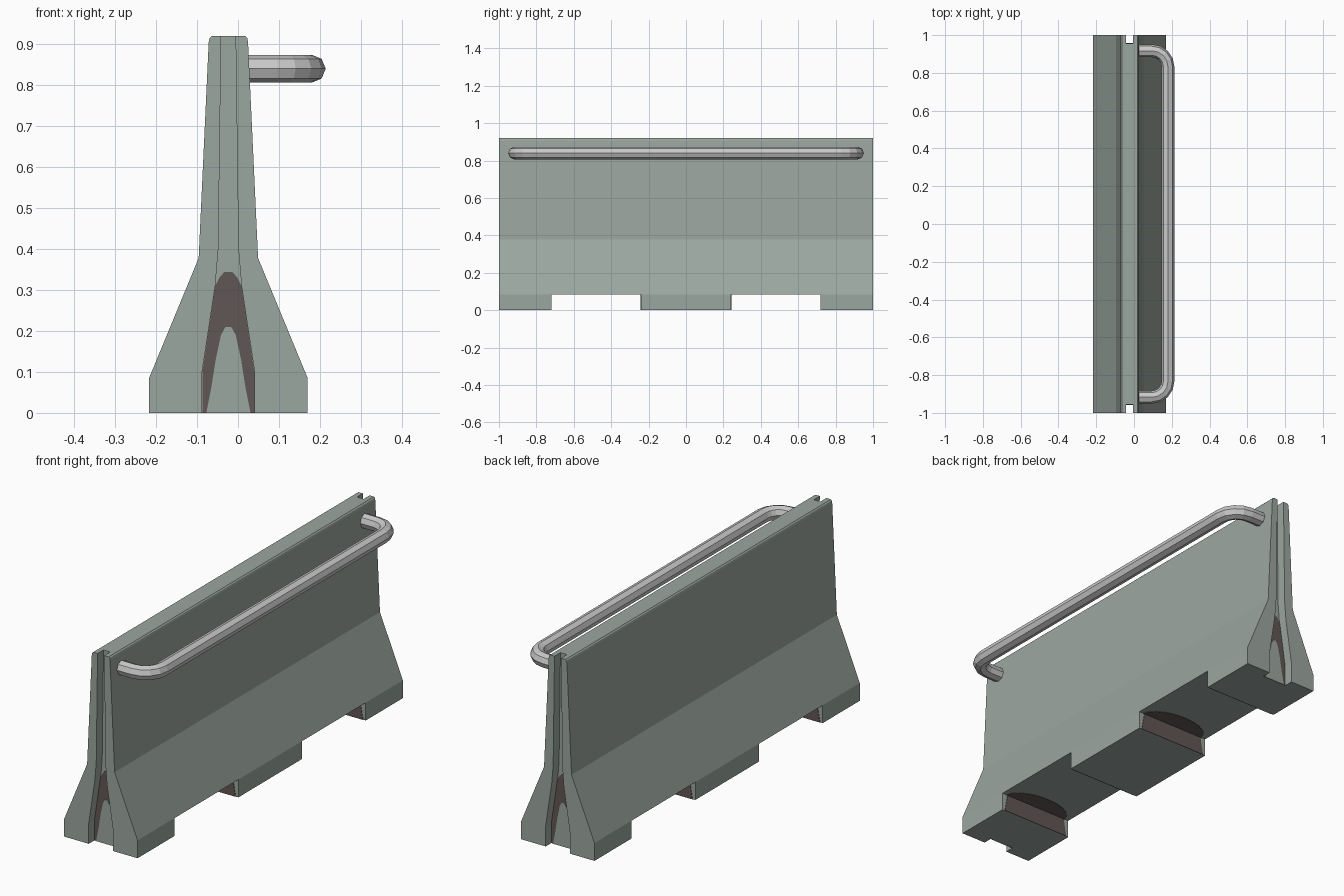
import bpy, bmesh, math

if "Cube" in bpy.data.objects:
    bpy.data.objects.remove(bpy.data.objects["Cube"])

C = -0.0235          # x centre of the concrete body
SLOT_Y = 0.955       # back wall of the end slots
GAP_Z = 0.085        # height of the underside gaps


def material(name, rgb):
    m = bpy.data.materials.new(name)
    m.diffuse_color = (*rgb, 1)
    m.use_nodes = True
    m.node_tree.nodes["Principled BSDF"].inputs["Base Color"].default_value = m.diffuse_color
    return m


concrete = material("grey green concrete", (0.33, 0.385, 0.35))
dark_red = material("dark red recess", (0.053, 0.017, 0.017))
brown = material("worn brown", (0.12, 0.095, 0.09))
metal = material("pale metal", (0.58, 0.58, 0.58))


def finish(name, bm, mats):
    bmesh.ops.recalc_face_normals(bm, faces=bm.faces[:])
    me = bpy.data.meshes.new(name)
    bm.to_mesh(me)
    bm.free()
    for m in mats:
        me.materials.append(m)
    ob = bpy.data.objects.new(name, me)
    bpy.context.collection.objects.link(ob)
    return ob


def prism(name, pts, a, b, mats, axis="y"):
    """Extrude a 2D outline from a to b along y (x,z outline) or z (x,y outline)."""
    bm = bmesh.new()
    place = (lambda p, t: (p[0], t, p[1])) if axis == "y" else (lambda p, t: (p[0], p[1], t))
    lo = [bm.verts.new(place(p, a)) for p in pts]
    hi = [bm.verts.new(place(p, b)) for p in pts]
    bm.faces.new(lo)
    bm.faces.new(hi)
    n = len(pts)
    for i in range(n):
        j = (i + 1) % n
        bm.faces.new((lo[i], lo[j], hi[j], hi[i]))
    return finish(name, bm, mats)


def mirrored(half):
    """Half widths by height -> closed symmetric outline about x = C."""
    return [(C + w, z) for w, z in half] + [(C - w, z) for w, z in reversed(half)]


# Concrete body
body = prism("barrier_body", mirrored([
    (0.1935, 0), (0.1935, GAP_Z), (0.0725, 0.378), (0.048, 0.905),
    (0.046, 0.915), (0.041, 0.92)]), -1, 1, [concrete, dark_red])

# Cutters for end slots and underside gaps
slot = mirrored([(0.064, -0.1), (0.064, 0.1), (0.032, 0.31), (0.0245, 0.4), (0.0165, 1.0)])
box = mirrored([(0.4, -0.1), (0.4, GAP_Z)])
cutters = []
for s in (-1, 1):
    cutters.append(prism("slot_cutter", slot, s * SLOT_Y, s * 1.1, []))
    cutters.append(prism("gap_cutter", box, s * 0.24, s * 0.72, []))
for c in cutters:
    c.hide_render = True
    mod = body.modifiers.new("cut", "BOOLEAN")
    mod.object = c
    mod.operation = "DIFFERENCE"
    mod.solver = "EXACT"
bpy.context.view_layer.update()
cut = bpy.data.meshes.new_from_object(
    body.evaluated_get(bpy.context.evaluated_depsgraph_get()))
body.modifiers.clear()
for c in cutters:
    bpy.data.objects.remove(c)

# Slot interiors are dark red, except the rim at the top
bm = bmesh.new()
bm.from_mesh(cut)
bmesh.ops.bisect_plane(bm, geom=bm.verts[:] + bm.edges[:] + bm.faces[:],
                       plane_co=(0, 0, 0.91), plane_no=(0, 0, 1))
bm.normal_update()
for f in bm.faces:
    c = f.calc_center_median()
    inside = all(abs(v.co.x - C) < 0.066 and abs(v.co.y) > SLOT_Y - 0.001 for v in f.verts)
    end_face = abs(c.y) > 0.999
    f.material_index = int(inside and not end_face and c.z < 0.91 and abs(f.normal.z) < 0.9)
bm.to_mesh(body.data)
bm.free()
body.data.materials.clear()
for m in (concrete, dark_red):
    body.data.materials.append(m)

# Worn arches on the slot back walls
outer = mirrored([(0.0635, 0.0), (0.0635, 0.1), (0.032, 0.31), (0.022, 0.33), (0.01, 0.344)])
inner = mirrored([(0.054, 0.0), (0.042, 0.06), (0.031, 0.13), (0.018, 0.19), (0.007, 0.21)])
for s, side in ((-1, "front"), (1, "back")):
    prism(side + "_worn_arch", outer, s * (SLOT_Y - 0.002), s * (SLOT_Y + 0.002), [brown])
    prism(side + "_clean_arch", inner, s * (SLOT_Y - 0.002), s * (SLOT_Y + 0.004), [concrete])

# Worn patches on the gap walls and the ceiling next to them
wall = mirrored([(0.18, 0.0), (0.165, GAP_Z - 0.002)])
for s in (-1, 1):
    for y, d in ((0.24, 1), (0.72, -1)):
        prism("gap_wall_patch", wall, s * (y - d * 0.002), s * (y + d * 0.002), [brown])
        arc = [(C + 0.17 * math.cos(math.pi * i / 10),
                s * (y + d * 0.09 * math.sin(math.pi * i / 10))) for i in range(11)]
        prism("gap_ceiling_patch", arc, GAP_Z - 0.002, GAP_Z + 0.002, [brown], "z")

# Side rail: eight-sided tube bent at both ends
R, X, Y, Z, B = 0.034, 0.18, 0.917, 0.84, 0.085
half = [(0.015, Y, 0)]
for i in range(5):
    a = math.pi / 2 * (1 - i / 4)
    half.append((X - B + B * math.cos(a), Y - B + B * math.sin(a), math.pi / 2 - a))
path = [(x, y, math.sin(t), math.cos(t)) for x, y, t in half]
path += [(x, -y, nx, -ny) for x, y, nx, ny in reversed(path)]
bm = bmesh.new()
rings = []
for x, y, nx, ny in path:
    ring = []
    for k in range(8):
        a = k * math.pi / 4
        o = R * math.cos(a)
        ring.append(bm.verts.new((x + nx * o, y + ny * o, Z + R * math.sin(a))))
    rings.append(ring)
for p, q in zip(rings, rings[1:]):
    for k in range(8):
        j = (k + 1) % 8
        bm.faces.new((p[k], p[j], q[j], q[k]))
bm.faces.new(rings[0])
bm.faces.new(rings[-1])
finish("side_rail", bm, [metal])
